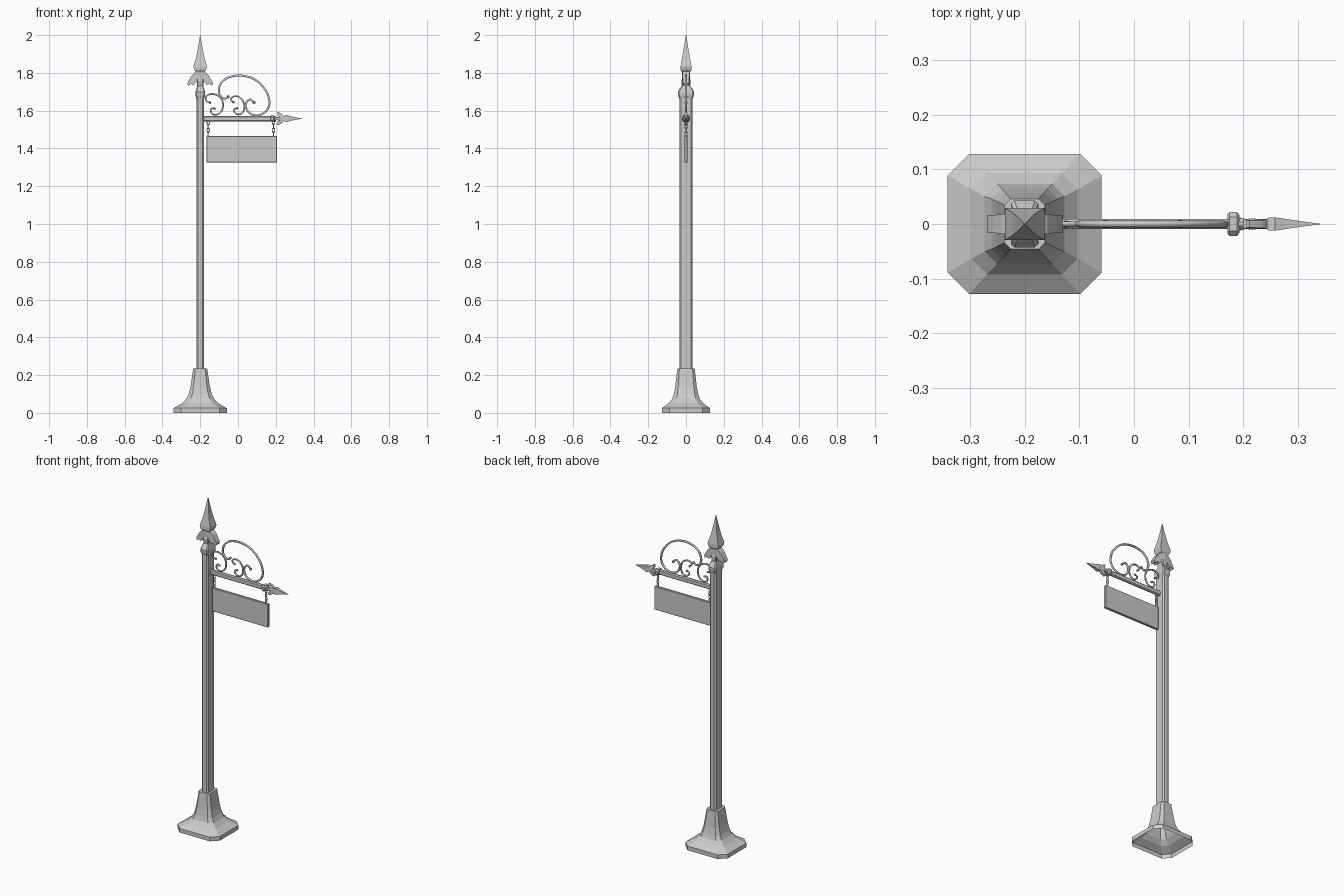
import bpy, bmesh, math
from mathutils import Matrix

if "Cube" in bpy.data.objects:
    bpy.data.objects.remove(bpy.data.objects["Cube"])

PX = -0.2  # post axis


def finish(name, bm):
    bmesh.ops.recalc_face_normals(bm, faces=bm.faces)
    me = bpy.data.meshes.new(name)
    bm.to_mesh(me)
    bm.free()
    ob = bpy.data.objects.new(name, me)
    bpy.context.collection.objects.link(ob)
    return ob


def loft(name, levels, chamfer=0.25, caps=(True, True), m=None):
    """Stack chamfered rectangles given as (z, half_x, half_y)."""
    bm = bmesh.new()
    rings = []
    for z, hx, hy in levels:
        c = chamfer * min(hx, hy)
        if c:
            pts = [(hx, hy - c), (hx - c, hy), (c - hx, hy), (-hx, hy - c),
                   (-hx, c - hy), (c - hx, -hy), (hx - c, -hy), (hx, c - hy)]
        else:
            pts = [(hx, hy), (-hx, hy), (-hx, -hy), (hx, -hy)]
        rings.append([bm.verts.new((x, y, z)) for x, y in pts])
    n = len(rings[0])
    for a, b in zip(rings, rings[1:]):
        for i in range(n):
            j = (i + 1) % n
            bm.faces.new((a[i], a[j], b[j], b[i]))
    if caps[0]:
        bm.faces.new(rings[0])
    if caps[1]:
        bm.faces.new(rings[-1])
    bm.transform(m or Matrix.Translation((PX, 0, 0)))
    return finish(name, bm)


def leaf(name, side, m):
    """Drooping leaf cut from a plate, tapering toward its tip."""
    pts = [(0, 1.815), (.02, 1.81), (.042, 1.79), (.058, 1.765), (.069, 1.743),
           (.062, 1.732), (.048, 1.742), (.036, 1.735), (.022, 1.752), (0, 1.77)]
    bm = bmesh.new()
    f, b = [[bm.verts.new((side * x, s * (.022 - .1 * x), z)) for x, z in pts] for s in (-1, 1)]
    bm.faces.new(f)
    bm.faces.new(b)
    for i in range(len(pts)):
        j = (i + 1) % len(pts)
        bm.faces.new((f[i], f[j], b[j], b[i]))
    bm.transform(m)
    finish(name, bm)


def finial(prefix, m):
    loft(prefix + "_neck", [(1.70, .018, .03), (1.73, .016, .022), (1.76, .018, .025),
                            (1.78, .015, .016), (1.82, .015, .016)], m=m)
    leaf(prefix + "_leaf_left", -1, m)
    leaf(prefix + "_leaf_right", 1, m)
    loft(prefix + "_spear", [(1.795, .014, .016), (1.815, .030, .029), (1.835, .036, .029),
                             (1.88, .022, .021), (1.92, .014, .014), (2.0, .001, .001)],
         chamfer=0, m=m)


def scroll(name, pts, r):
    cu = bpy.data.curves.new(name, 'CURVE')
    cu.dimensions = '3D'
    cu.resolution_u = 4
    cu.bevel_depth = r
    cu.bevel_resolution = 1
    cu.use_fill_caps = True
    sp = cu.splines.new('BEZIER')
    sp.bezier_points.add(len(pts) - 1)
    for i, (p, (x, z)) in enumerate(zip(sp.bezier_points, pts)):
        p.co = (x, 0, z)
        p.handle_left_type = p.handle_right_type = 'AUTO'
        p.radius = 0.8 if i in (0, len(pts) - 1) else 1
    bpy.context.collection.objects.link(bpy.data.objects.new(name, cu))
    # small bead ending each curl
    for k, (x, z) in enumerate((pts[0], pts[-1])):
        bm = bmesh.new()
        bmesh.ops.create_icosphere(bm, subdivisions=1, radius=r * 1.5,
                                   matrix=Matrix.Translation((x, 0, z)))
        finish(f"{name}_bead_{k}", bm)


# Flared base, open underneath
loft("base", [(0, .141, .128), (.025, .141, .128), (.05, .097, .092), (.075, .073, .073),
              (.10, .061, .065), (.14, .051, .057), (.235, .037, .046)],
     chamfer=.31, caps=(False, True))

# Post and collar
loft("post", [(.2, .021, .035), (1.69, .021, .035)], chamfer=.4)
loft("post_collar", [(1.665, .021, .036), (1.68, .025, .041), (1.70, .025, .043),
                     (1.715, .021, .034), (1.73, .016, .023)])
finial("post_finial", Matrix.Translation((PX, 0, 0)))

# Arm, with a half-size copy of the finial at its end
along_x = Matrix.Rotation(math.radians(90), 4, 'Y')
loft("arm", [(-.19, .015, .009), (.2, .015, .009)], chamfer=.6, m=Matrix.Translation((0, 0, 1.558)) @ along_x)
loft("arm_ring", [(.171, .013, .018), (.175, .018, .022), (.188, .018, .022), (.193, .013, .016)],
     chamfer=.5, m=Matrix.Translation((0, 0, 1.558)) @ along_x)
finial("arm_finial", Matrix.Translation((-.66, 0, 1.558)) @ along_x
       @ Matrix.Diagonal((.52, .42, .5, 1)))

# Wrought scrolls above the arm
scroll("large_scroll", [(.085, 1.643), (.064, 1.659), (.043, 1.64), (.048, 1.603), (.08, 1.578),
                        (.127, 1.582), (.162, 1.62), (.162, 1.672), (.138, 1.719), (.095, 1.761),
                        (.037, 1.783), (-.026, 1.783), (-.079, 1.758), (-.1, 1.719),
                        (-.095, 1.682), (-.07, 1.664), (-.052, 1.674)], .006)
scroll("left_scroll", [(-.148, 1.643), (-.166, 1.65), (-.17, 1.673), (-.148, 1.687), (-.111, 1.682),
                       (-.085, 1.656), (-.08, 1.619), (-.095, 1.589), (-.122, 1.578),
                       (-.143, 1.592), (-.138, 1.613), (-.124, 1.61)], .005)
scroll("middle_scroll", [(-.024, 1.645), (-.038, 1.66), (-.018, 1.676), (.014, 1.666), (.031, 1.64),
                         (.031, 1.603), (.011, 1.581), (-.014, 1.587), (-.021, 1.606),
                         (-.006, 1.613)], .005)

# Hanging chains of alternating links
for side, x in (("left", -.158), ("right", .188)):
    for k in range(4):
        bpy.ops.mesh.primitive_torus_add(major_segments=8, minor_segments=5,
                                         major_radius=.008, minor_radius=.0028,
                                         location=(x, 0, 1.537 - k * .0205),
                                         rotation=(math.pi / 2, 0, (k % 2) * math.pi / 2))
        link = bpy.context.object
        link.name = f"chain_{side}_{k}"
        link.scale = (.85, 1.5, 1)

# Sign board with a slim bevel
board = loft("sign_board", [(1.325, .1875, .008), (1.467, .1875, .008)], chamfer=0,
             m=Matrix.Translation((.0195, 0, 0)))
bev = board.modifiers.new("edge", 'BEVEL')
bev.width = .003
bev.segments = 1
